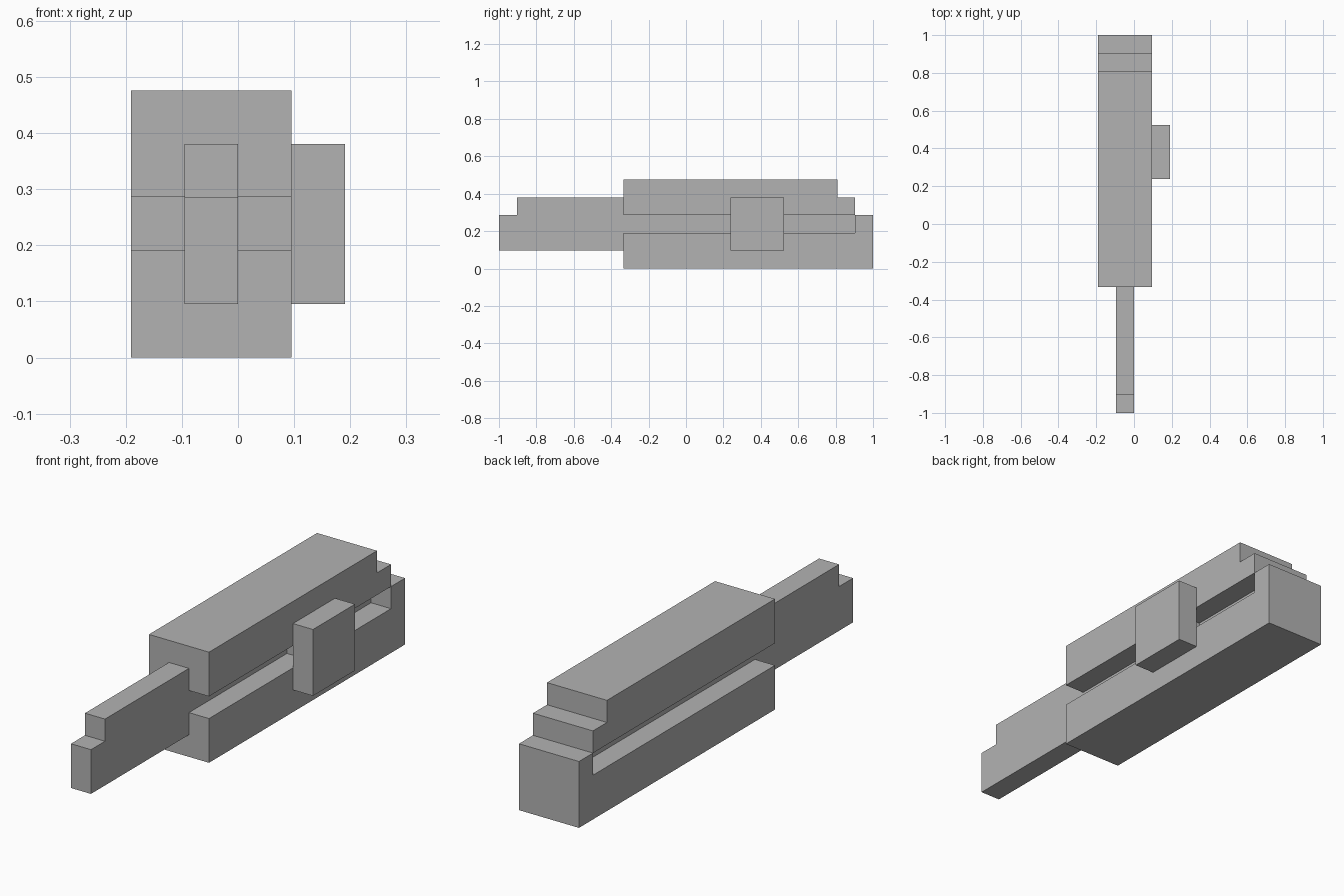
import bpy
import bmesh
from mathutils import Vector

cube = bpy.data.objects.get("Cube")
if cube:
    bpy.data.objects.remove(cube, do_unlink=True)

U = 2 / 21  # one block unit

grey = bpy.data.materials.new("plain_grey")
grey.use_nodes = True
colour = (0.45, 0.45, 0.45, 1)
grey.diffuse_color = colour
grey.node_tree.nodes["Principled BSDF"].inputs["Base Color"].default_value = colour


def extrude_profile(name, profile, x0, x1):
    """Extrude a side profile of (y, z) block units from x0 to x1."""
    bm = bmesh.new()
    face = bm.faces.new([bm.verts.new((x0 * U, y * U, z * U)) for y, z in profile])
    result = bmesh.ops.extrude_face_region(bm, geom=[face], use_keep_orig=True)
    verts = [g for g in result["geom"] if isinstance(g, bmesh.types.BMVert)]
    bmesh.ops.translate(bm, verts=verts, vec=Vector(((x1 - x0) * U, 0, 0)))
    bmesh.ops.recalc_face_normals(bm, faces=bm.faces)
    mesh = bpy.data.meshes.new(name)
    bm.to_mesh(mesh)
    bm.free()
    mesh.materials.append(grey)
    obj = bpy.data.objects.new(name, mesh)
    bpy.context.collection.objects.link(obj)
    return obj


def block(name, x0, x1, y0, y1, z0, z1):
    return extrude_profile(name, [(y0, z0), (y1, z0), (y1, z1), (y0, z1)], x0, x1)


# Lower housing with a raised rear wall
extrude_profile("lower_housing", [(-3.5, 0), (10.5, 0), (10.5, 3), (9.5, 3),
                                  (9.5, 2), (-3.5, 2)], -2, 1)

# Upper housing with a stepped rear end
extrude_profile("upper_housing", [(-3.5, 3), (9.5, 3), (9.5, 4), (8.5, 4),
                                  (8.5, 5), (-3.5, 5)], -2, 1)

# Blade with a notched tip, running back between the housings as their core
extrude_profile("blade", [(-10.5, 1), (-3, 1), (-3, 2), (9.5, 2), (9.5, 3),
                          (-3, 3), (-3, 4), (-9.5, 4), (-9.5, 3), (-10.5, 3)], -1, 0)

# Side slider and the pin that joins it to the core
block("slider_pin", 0, 1, 3.5, 4.5, 2, 3)
block("slider_button", 1, 2, 2.5, 5.5, 1, 4)
